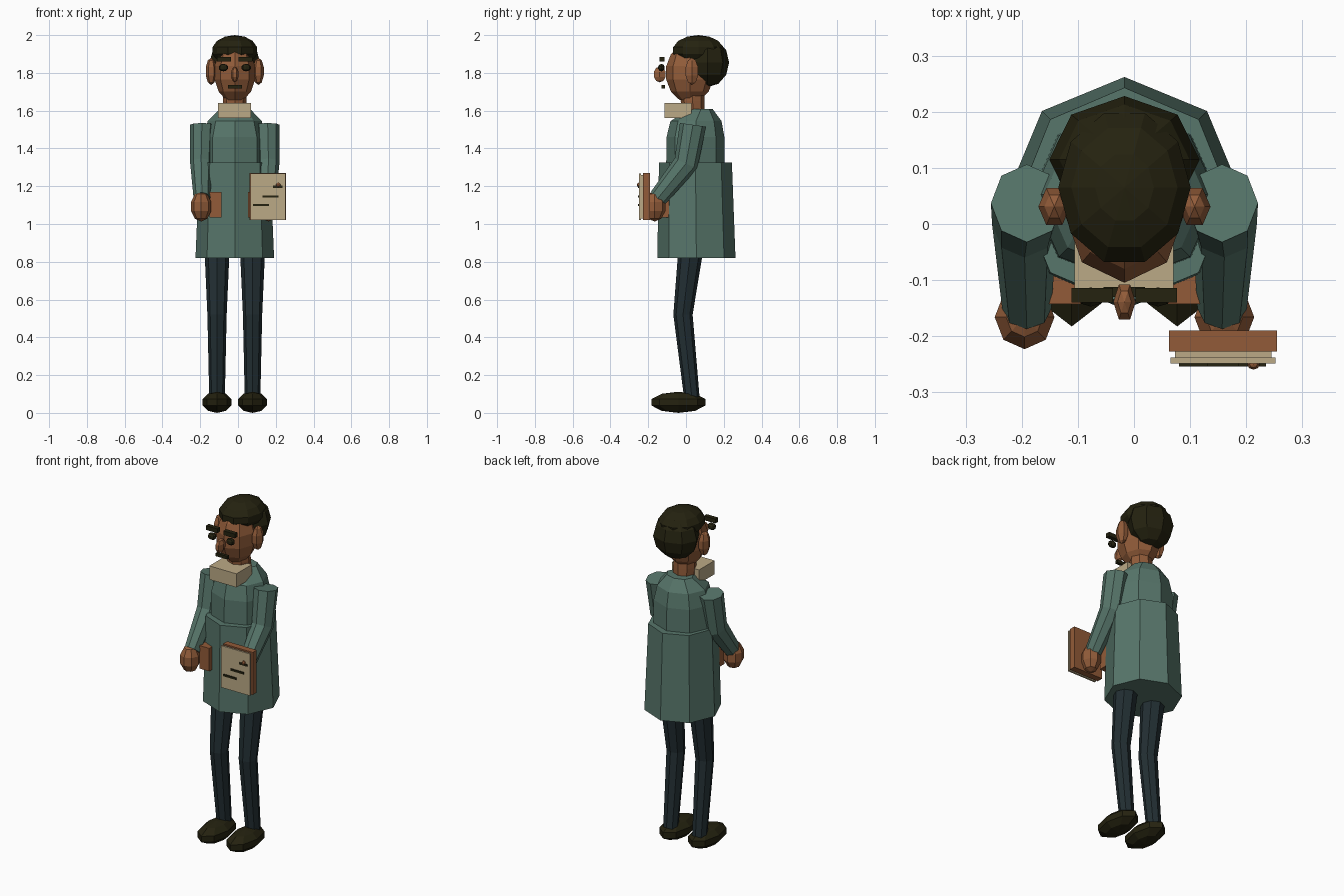
import bpy, bmesh, math
from mathutils import Vector

if "Cube" in bpy.data.objects:
    bpy.data.objects.remove(bpy.data.objects["Cube"])

CX = -0.017  # body centre line


def material(name, rgb):
    m = bpy.data.materials.new(name)
    m.diffuse_color = (*rgb, 1)
    m.use_nodes = True
    m.node_tree.nodes["Principled BSDF"].inputs["Base Color"].default_value = m.diffuse_color
    return m


COAT = material("coat_green", (0.095, 0.18, 0.145))
SKIN = material("skin_brown", (0.29, 0.108, 0.042))
HAIR = material("dark_brown", (0.018, 0.016, 0.005))
TROUSER = material("trouser_navy", (0.016, 0.028, 0.033))
CREAM = material("cream", (0.50, 0.40, 0.24))
LEATHER = material("leather_brown", (0.29, 0.105, 0.04))


def finish(name, bm, mat):
    bmesh.ops.recalc_face_normals(bm, faces=bm.faces)
    me = bpy.data.meshes.new(name)
    bm.to_mesh(me)
    bm.free()
    me.materials.append(mat)
    ob = bpy.data.objects.new(name, me)
    bpy.context.collection.objects.link(ob)
    return ob


def loft(name, rings, mat, n=8):
    """Capped tube through rings (x, y, z, rx, ry, tilt in degrees)."""
    bm = bmesh.new()
    loops = []
    for x, y, z, rx, ry, tilt in rings:
        t = math.radians(tilt)
        loop = []
        for i in range(n):
            a = 2 * math.pi * i / n - math.pi / 2
            u, v = rx * math.cos(a), ry * math.sin(a)
            loop.append(bm.verts.new((x + u, y + v * math.cos(t), z - v * math.sin(t))))
        loops.append(loop)
    for a, b in zip(loops, loops[1:]):
        for i in range(n):
            j = (i + 1) % n
            bm.faces.new((a[i], a[j], b[j], b[i]))
    bm.faces.new(loops[0])
    bm.faces.new(loops[-1])
    return finish(name, bm, mat)


def ball(name, c, r, mat, n=8, rows=6):
    """Faceted ellipsoid with a vertex facing the front."""
    bm = bmesh.new()
    bmesh.ops.create_uvsphere(bm, u_segments=n, v_segments=rows, radius=1)
    turn = -math.pi / 2
    for v in bm.verts:
        x, y, z = v.co
        p = Vector((x * math.cos(turn) - y * math.sin(turn),
                    x * math.sin(turn) + y * math.cos(turn), z))
        v.co = [c[k] + p[k] * r[k] for k in range(3)]
    return finish(name, bm, mat)


def box(name, lo, hi, mat):
    bm = bmesh.new()
    bmesh.ops.create_cube(bm, size=1)
    for v in bm.verts:
        v.co = [(lo[k] + hi[k]) / 2 + v.co[k] * (hi[k] - lo[k]) for k in range(3)]
    return finish(name, bm, mat)


# Coat
loft("coat_skirt", [(CX, 0.055, 0.82, 0.208, 0.207, 0),
                    (CX, 0.05, 1.325, 0.187, 0.193, 0)], COAT)
loft("coat_top", [(CX, 0.05, 1.30, 0.168, 0.155, 0),
                  (CX, 0.05, 1.46, 0.165, 0.153, 0),
                  (CX, 0.053, 1.545, 0.143, 0.135, 0),
                  (CX, 0.08, 1.61, 0.08, 0.06, 0)], COAT)
box("collar", (-0.106, -0.115, 1.56), (0.07, 0.03, 1.64), CREAM)

# Head
loft("neck", [(CX, 0.04, 1.56, 0.06, 0.06, 0), (CX, 0.035, 1.65, 0.063, 0.063, 0),
              (CX, 0.035, 1.76, 0.058, 0.058, 0)], SKIN)
ball("head", (CX, 0.02, 1.80), (0.11, 0.128, 0.158), SKIN, 8, 7)
ball("hair_cap", (CX, 0.065, 1.918), (0.121, 0.143, 0.082), HAIR, 10, 7)
ball("hair_back", (CX, 0.115, 1.855), (0.134, 0.113, 0.13), HAIR, 8, 6)
ball("nose", (CX, -0.139, 1.792), (0.021, 0.038, 0.042), SKIN, 6, 5)
box("mouth", (CX - 0.037, -0.13, 1.717), (CX + 0.037, -0.112, 1.735), HAIR)

# Paired parts
for side, s in (("left", -1), ("right", 1)):
    def px(d):
        return CX + s * d

    ball(side + "_ear", (px(0.125), 0.031, 1.808), (0.03, 0.04, 0.072), SKIN, 6, 5)
    ball(side + "_eye", (px(0.06), -0.13, 1.828), (0.026, 0.018, 0.02), HAIR, 8, 5)
    xs = sorted((px(0.02), px(0.094)))
    box(side + "_eyebrow", (xs[0], -0.14, 1.86), (xs[1], -0.114, 1.885), HAIR)

    loft(side + "_sleeve", [(px(0.174), 0.037, 1.525, 0.064, 0.07, 8),
                            (px(0.178), 0.0, 1.32, 0.058, 0.066, 25),
                            (px(0.174), -0.15, 1.135, 0.044, 0.05, 42)], COAT)
    ball(side + "_hand", (px(0.178), -0.166, 1.093), (0.056, 0.06, 0.08), SKIN, 8, 5)
    xs = sorted((px(0.07), px(0.135)))
    box(side + "_pocket", (xs[0], -0.143, 1.035), (xs[1], -0.07, 1.17), LEATHER)

    loft(side + "_leg", [(px(0.094), 0.03, 0.90, 0.068, 0.068, 0),
                         (px(0.094), -0.016, 0.52, 0.051, 0.051, 0),
                         (px(0.094), 0.032, 0.07, 0.041, 0.041, 0)], TROUSER)
    ball(side + "_shoe", (px(0.094), -0.04, 0.056), (0.08, 0.15, 0.056), HAIR, 8, 5)

# Book with a sheet on its front
box("book_cover", (0.062, -0.227, 1.02), (0.255, -0.19, 1.27), LEATHER)
box("book_pages", (0.073, -0.24, 1.03), (0.245, -0.22, 1.26), CREAM)
box("front_sheet", (0.065, -0.249, 1.022), (0.252, -0.238, 1.268), CREAM)
for i, (x0, x1, z) in enumerate(((0.08, 0.165, 1.10), (0.13, 0.215, 1.145), (0.185, 0.235, 1.197))):
    box(f"sheet_line_{i + 1}", (x0, -0.254, z - 0.006), (x1, -0.246, z + 0.006), HAIR)
ball("book_clasp", (0.213, -0.25, 1.207), (0.012, 0.01, 0.012), LEATHER, 8, 5)
